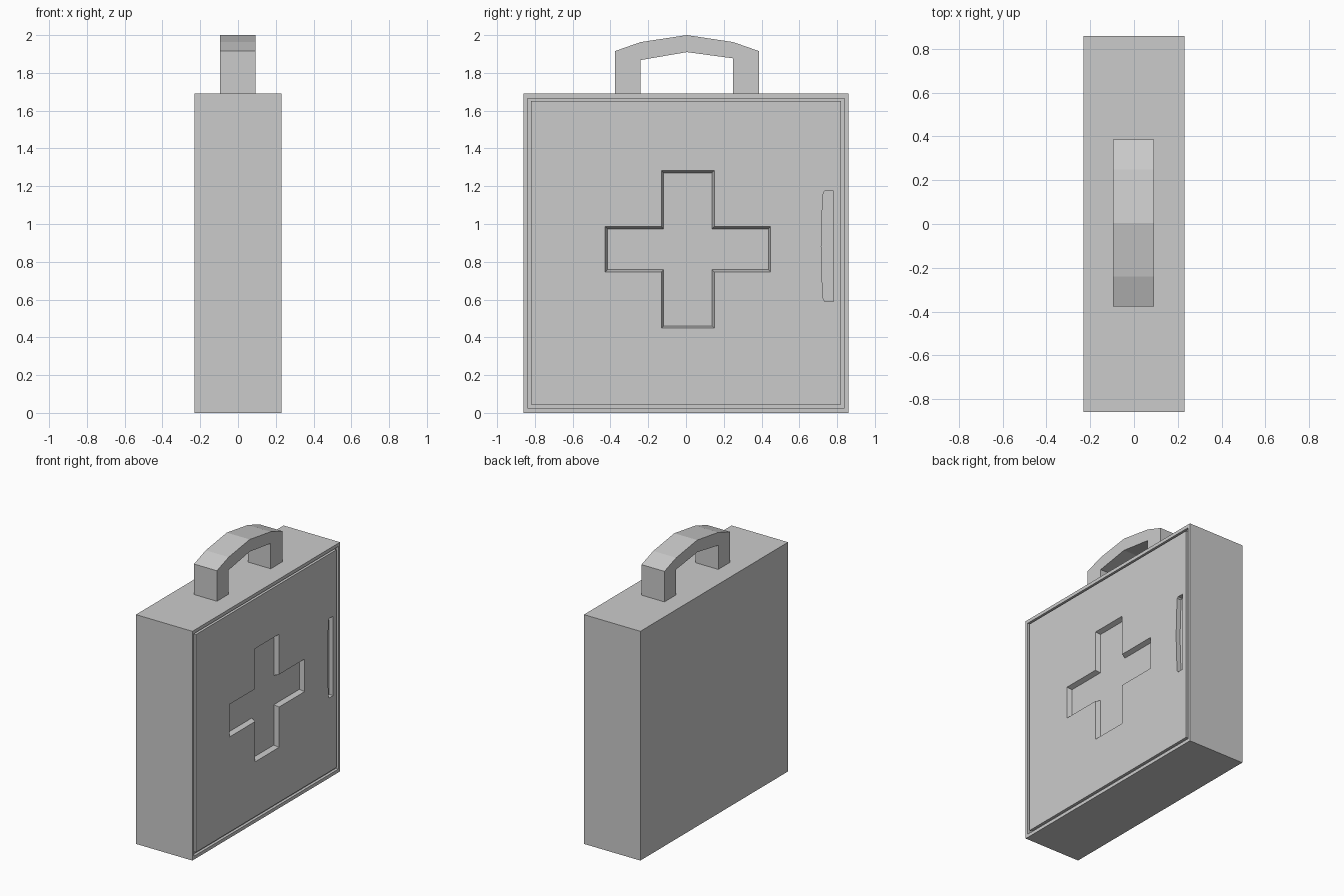
import bpy, bmesh

if "Cube" in bpy.data.objects:
    bpy.data.objects.remove(bpy.data.objects["Cube"])

FACE = 0.23     # x of the decorated side


def loft(name, loops, closed=False):
    """Skin a list of equal-length 3D loops; closed joins the last to the first."""
    bm = bmesh.new()
    rings = [[bm.verts.new(p) for p in loop] for loop in loops]
    n = len(rings[0])
    pairs = list(zip(rings, rings[1:] + rings[:1]))
    for a, b in pairs if closed else pairs[:-1]:
        for i in range(n):
            j = (i + 1) % n
            bm.faces.new((a[i], a[j], b[j], b[i]))
    if not closed:
        bm.faces.new(rings[0])
        bm.faces.new(rings[-1])
    bmesh.ops.recalc_face_normals(bm, faces=bm.faces)
    mesh = bpy.data.meshes.new(name)
    bm.to_mesh(mesh)
    bm.free()
    ob = bpy.data.objects.new(name, mesh)
    bpy.context.collection.objects.link(ob)
    return ob


def at(x, outline):
    return [(x, y, z) for y, z in outline]


def rect(y, z0, z1):
    return [(-y, z0), (y, z0), (y, z1), (-y, z1)]


def cross(inset):
    """Plus-shaped outline, shrunk by inset."""
    cy, cz = 0.01, 0.866
    l, wy, wz = 0.438 - inset, 0.14 - inset, 0.12 - inset
    h = 0.417 - inset
    pts = [(-wy, -h), (wy, -h), (wy, -wz), (l, -wz), (l, wz), (wy, wz),
           (wy, h), (-wy, h), (-wy, wz), (-l, wz), (-l, -wz), (-wy, -wz)]
    return [(cy + y, cz + z) for y, z in pts]


def cut(target, cutter):
    cutter.hide_render = True
    mod = target.modifiers.new("cut", 'BOOLEAN')
    mod.operation = 'DIFFERENCE'
    mod.solver = 'EXACT'
    mod.object = cutter
    bpy.context.view_layer.objects.active = target
    bpy.ops.object.modifier_apply(modifier=mod.name)
    bpy.data.objects.remove(cutter)


# case body
body = rect(0.86, 0, 1.69)
case = loft("case", [at(-FACE, body), at(FACE, body)])

# groove around the door
outer, inner = rect(0.84, 0.025, 1.665), rect(0.82, 0.045, 1.65)
top, floor = FACE + 0.02, FACE - 0.02
cut(case, loft("door_groove", [at(top, outer), at(floor, outer),
                               at(floor, inner), at(top, inner)], closed=True))

# cross recess with tapered walls
cut(case, loft("cross_recess", [at(top, cross(0)), at(FACE, cross(0)),
                                at(FACE - 0.035, cross(0.012))]))

# bowed finger slot
slot = [(0.78, 0.59), (0.78, 1.175), (0.735, 1.175), (0.727, 1.165),
        (0.718, 1.02), (0.716, 0.88), (0.718, 0.745), (0.727, 0.6), (0.735, 0.59)]
cut(case, loft("finger_slot", [at(top, slot), at(FACE - 0.035, slot)]))

# carry handle
arch = [(-0.377, 1.69), (-0.377, 1.915), (-0.24, 1.963), (0.005, 2.0),
        (0.25, 1.963), (0.387, 1.915), (0.387, 1.69), (0.25, 1.69),
        (0.25, 1.877), (0.005, 1.91), (-0.24, 1.868), (-0.24, 1.69)]
loft("handle", [at(-0.095, arch), at(0.092, arch)])
